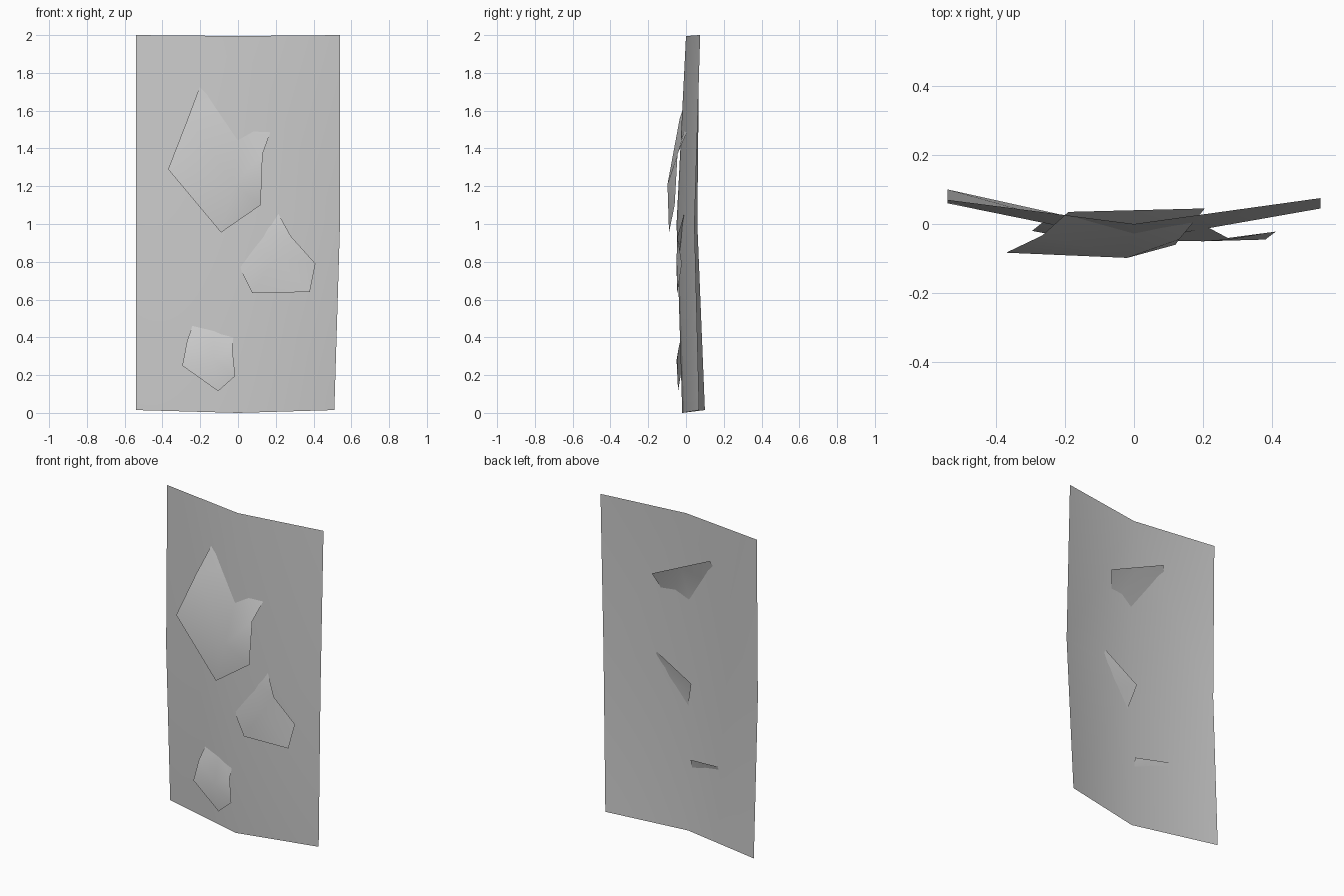
import bpy
import bmesh
from mathutils import Vector

default = bpy.data.objects.get("Cube")
if default:
    bpy.data.objects.remove(default, do_unlink=True)


def make_material(name, colour):
    material = bpy.data.materials.new(name)
    material.use_nodes = True
    material.diffuse_color = colour
    material.node_tree.nodes["Principled BSDF"].inputs["Base Color"].default_value = colour
    return material


grey = make_material("plain grey", (0.6, 0.6, 0.6, 1))


def make_sheet(name, rows):
    """Skin a grid of points, listed from top row to bottom row, left to right."""
    bm = bmesh.new()
    grid = [[bm.verts.new(point) for point in row] for row in rows]
    for upper, lower in zip(grid, grid[1:]):
        for i in range(len(upper) - 1):
            bm.faces.new((upper[i], lower[i], lower[i + 1], upper[i + 1]))
    # Split the warped quads so the folds are stable
    bmesh.ops.triangulate(bm, faces=bm.faces[:], quad_method="SHORT_EDGE")
    for face in bm.faces:
        face.smooth = True
    mesh = bpy.data.meshes.new(name)
    bm.to_mesh(mesh)
    bm.free()
    mesh.materials.append(grey)
    sheet = bpy.data.objects.new(name, mesh)
    bpy.context.collection.objects.link(sheet)
    return sheet


def make_flake(name, top_left, left, bottom_left, bottom, bottom_right, right, top_right, centre):
    """A bent five-sided flake whose top edge is tucked through the panel."""
    top = (Vector(top_left) + Vector(top_right)) / 2
    return make_sheet(name, [
        (top_left, top, top_right),
        (left, centre, right),
        (bottom_left, bottom, bottom_right),
    ])


# Tall panel folded gently along its middle
make_sheet("folded_panel", [
    [(-0.54, 0.07, 2), (0, 0, 1.995), (0.54, 0.075, 2)],
    [(-0.54, 0.06, 1), (0, -0.05, 1), (0.54, 0.045, 1)],
    [(-0.54, 0.1, 0.015), (0, -0.02, 0), (0.51, 0.07, 0.015)],
])

# Three flakes lifting off the front
make_flake(
    "upper_flake",
    top_left=(-0.19, 0.035, 1.76),
    left=(-0.265, -0.033, 1.56),
    bottom_left=(-0.37, -0.083, 1.29),
    bottom=(-0.09, -0.09, 0.955),
    bottom_right=(0.12, -0.06, 1.1),
    right=(0.13, -0.045, 1.37),
    top_right=(0.205, 0.045, 1.58),
    centre=(-0.02, -0.098, 1.21),
)
make_flake(
    "middle_flake",
    top_left=(-0.03, -0.01, 0.93),
    left=(0.02, -0.046, 0.745),
    bottom_left=(0.075, -0.048, 0.635),
    bottom=(0.38, -0.045, 0.64),
    bottom_right=(0.41, -0.022, 0.79),
    right=(0.28, -0.045, 0.935),
    top_right=(0.205, -0.005, 1.07),
    centre=(0.2, -0.05, 0.82),
)
make_flake(
    "lower_flake",
    top_left=(-0.235, 0.025, 0.48),
    left=(-0.27, 0, 0.38),
    bottom_left=(-0.295, -0.02, 0.25),
    bottom=(-0.105, -0.042, 0.115),
    bottom_right=(-0.015, -0.045, 0.195),
    right=(-0.03, -0.04, 0.34),
    top_right=(-0.02, -0.015, 0.45),
    centre=(-0.13, -0.05, 0.28),
)
